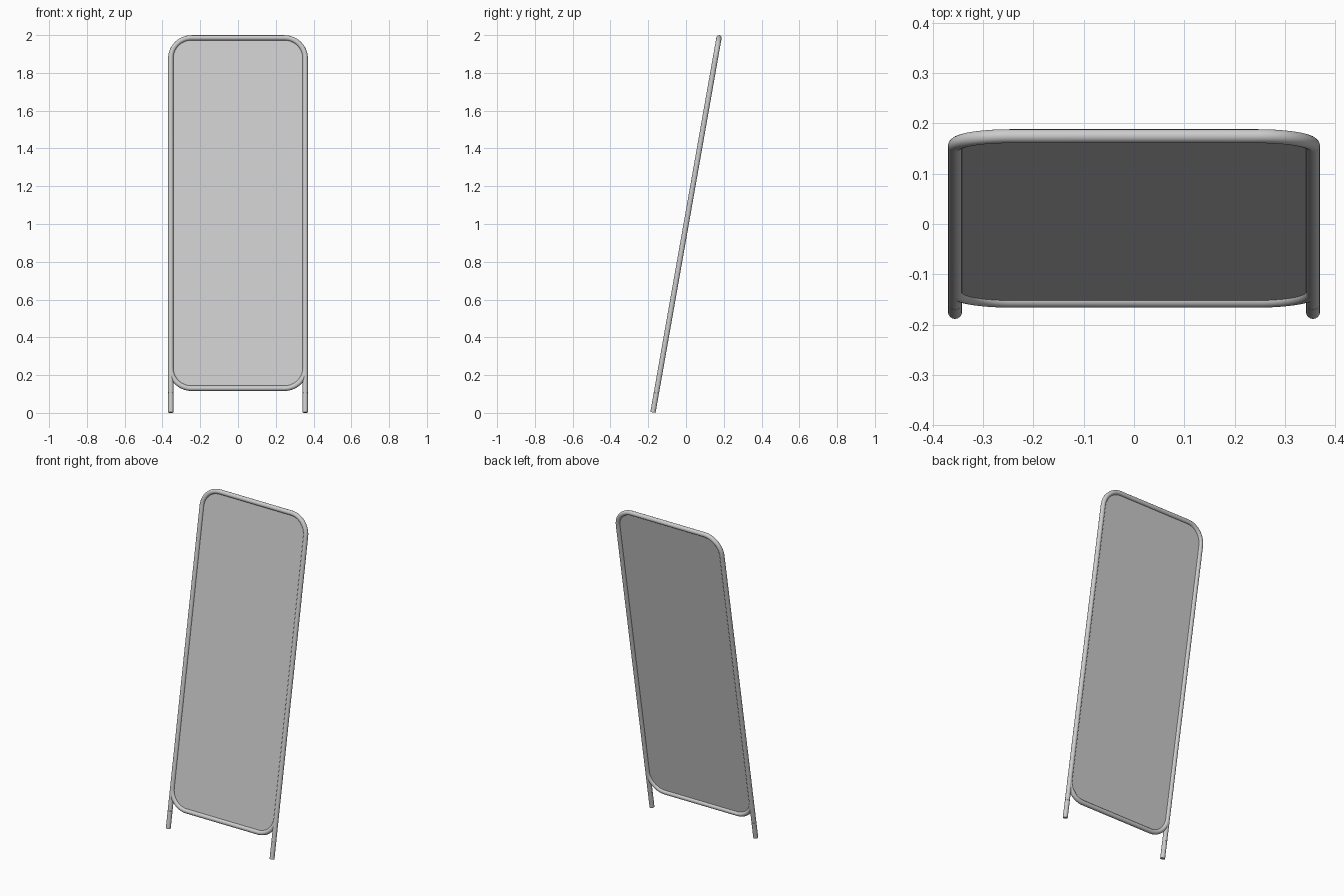
import bpy, bmesh
from math import sin, cos, pi, radians
from mathutils import Matrix

if "Cube" in bpy.data.objects:
    bpy.data.objects.remove(bpy.data.objects["Cube"])

R = 0.014                  # tube radius
HX = 0.356                 # half width to tube centre
TOP, LOW = 2.0137, 0.1296  # rail heights along the leaning plane
CR = 0.11                  # corner radius
FOOT = 0.105
TILT = radians(10)
LEAN = Matrix.Translation((0, -0.175, R * sin(TILT))) @ Matrix.Rotation(-TILT, 4, 'X')


def arc(cx, cz, start, end, n=14):
    return [(cx + CR * cos(start + (end - start) * i / n), 0,
             cz + CR * sin(start + (end - start) * i / n)) for i in range(n + 1)]


def finish(ob):
    ob.data.transform(LEAN)
    bpy.ops.object.select_all(action='DESELECT')
    ob.select_set(True)
    bpy.context.view_layer.objects.active = ob
    bpy.ops.object.shade_smooth_by_angle(angle=radians(35))


def tube(name, pts, radius=R):
    cu = bpy.data.curves.new(name, 'CURVE')
    cu.dimensions = '3D'
    cu.bevel_depth = radius
    cu.bevel_resolution = 6
    cu.use_fill_caps = True
    sp = cu.splines.new('POLY')
    sp.points.add(len(pts) - 1)
    for p, co in zip(sp.points, pts):
        p.co = (*co, 1)
    ob = bpy.data.objects.new(name, cu)
    bpy.context.collection.objects.link(ob)
    bpy.ops.object.select_all(action='DESELECT')
    ob.select_set(True)
    bpy.context.view_layer.objects.active = ob
    bpy.ops.object.convert(target='MESH')
    ob = bpy.context.object
    ob.name = name
    finish(ob)


XC = HX - CR
top_arcs = arc(XC, TOP - CR, 0, pi / 2) + arc(-XC, TOP - CR, pi / 2, pi)
low_arcs = arc(-XC, LOW + CR, pi, 1.5 * pi) + arc(XC, LOW + CR, 1.5 * pi, 2 * pi)

# Side posts and top in one bent tube, and the curved lower rail
tube("outer_frame", [(HX, 0, FOOT)] + top_arcs + [(-HX, 0, FOOT)])
tube("lower_rail", low_arcs)

# Feet
for side, s in (("left", -1), ("right", 1)):
    tube(side + "_foot", [(s * HX, 0, 0), (s * HX, 0, FOOT - 0.001)])

# Thin mirror panel, its rim sunk into the tubes
bm = bmesh.new()
face = bm.faces.new([bm.verts.new((x, -0.002, z)) for x, y, z in top_arcs + low_arcs])
ext = bmesh.ops.extrude_face_region(bm, geom=[face])
bmesh.ops.translate(bm, vec=(0, 0.004, 0),
                    verts=[g for g in ext['geom'] if isinstance(g, bmesh.types.BMVert)])
bmesh.ops.recalc_face_normals(bm, faces=bm.faces)
me = bpy.data.meshes.new("mirror_panel")
bm.to_mesh(me)
bm.free()
panel = bpy.data.objects.new("mirror_panel", me)
bpy.context.collection.objects.link(panel)
finish(panel)
